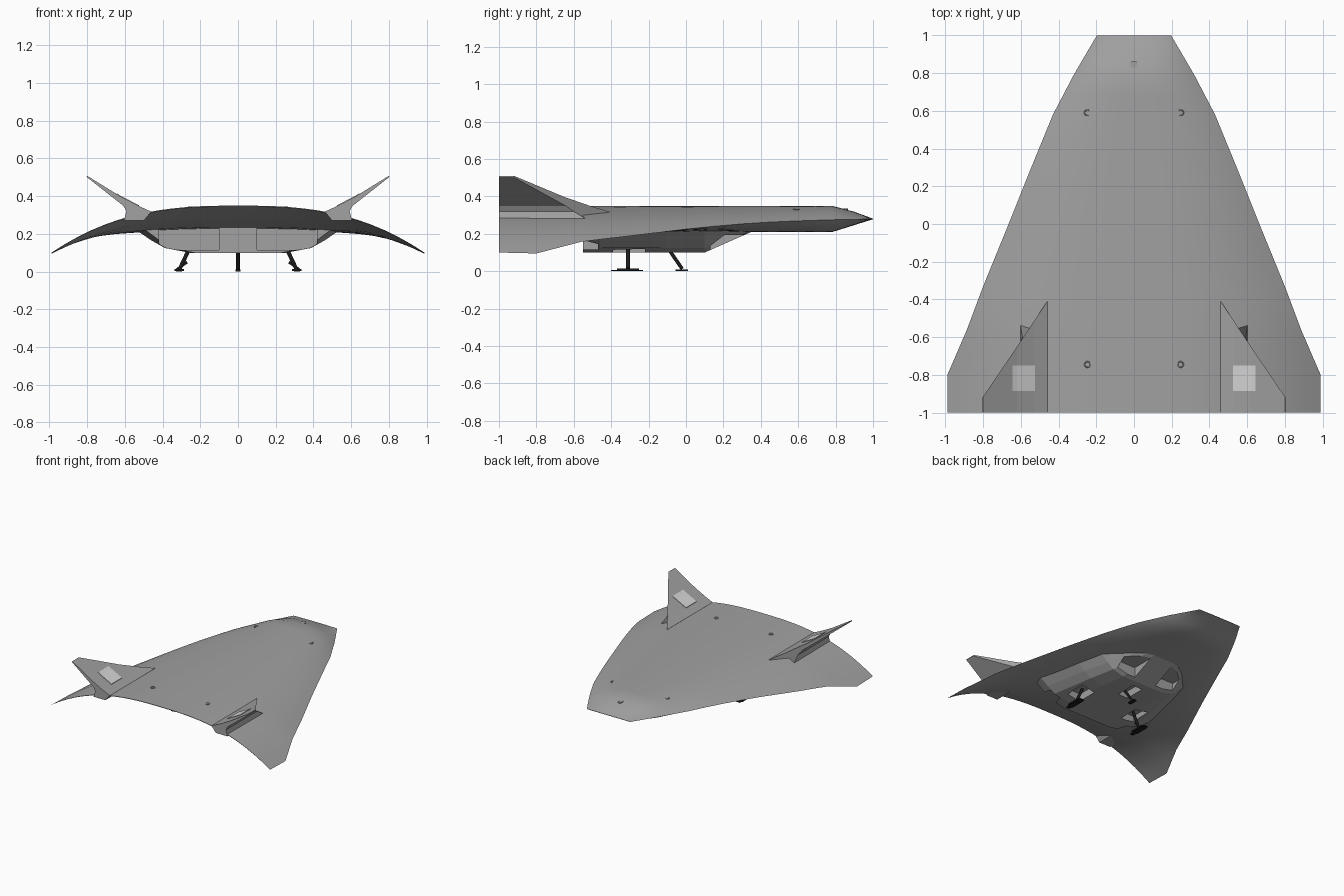
import bpy, bmesh, math
from mathutils import Vector

if "Cube" in bpy.data.objects:
    bpy.data.objects.remove(bpy.data.objects["Cube"])


def material(name, r, g, b):
    m = bpy.data.materials.new(name)
    m.diffuse_color = (r, g, b, 1)
    m.use_nodes = True
    m.node_tree.nodes["Principled BSDF"].inputs["Base Color"].default_value = m.diffuse_color
    return m


HULL = material("hull grey", .36, .36, .36)
PALE = material("pale panel", .68, .68, .68)
BLACK = material("gear black", .012, .012, .012)


def interp(table, y):
    for (y0, a), (y1, b) in zip(table, table[1:]):
        if y <= y1:
            return a + (b - a) * (y - y0) / (y1 - y0)
    return table[-1][1]


def make(name, rings, mat, smooth=None):
    """Loft closed rings of equal length into a capped solid."""
    bm = bmesh.new()
    vs = [[bm.verts.new(p) for p in ring] for ring in rings]
    n = len(vs[0])
    for a, b in zip(vs, vs[1:]):
        for i in range(n):
            j = (i + 1) % n
            bm.faces.new((a[i], a[j], b[j], b[i]))
    bm.faces.new(vs[0])
    bm.faces.new(vs[-1])
    bmesh.ops.recalc_face_normals(bm, faces=bm.faces)
    me = bpy.data.meshes.new(name)
    bm.to_mesh(me)
    bm.free()
    me.materials.append(mat)
    ob = bpy.data.objects.new(name, me)
    bpy.context.collection.objects.link(ob)
    if smooth:
        bpy.ops.object.select_all(action='DESELECT')
        bpy.context.view_layer.objects.active = ob
        ob.select_set(True)
        bpy.ops.object.shade_smooth_by_angle(angle=math.radians(smooth))
    return ob


def box(name, x0, x1, y0, y1, z0, z1, mat):
    return make(name, [[(x0, y0, z), (x1, y0, z), (x1, y1, z), (x0, y1, z)]
                       for z in (z0, z1)], mat)


def rod(name, a, b, r, mat, sides=10):
    a, b = Vector(a), Vector(b)
    q = (b - a).to_track_quat('Z', 'Y')
    ring = [q @ Vector((r * math.cos(t), r * math.sin(t), 0))
            for t in (2 * math.pi * i / sides for i in range(sides))]
    return make(name, [[p + c for p in ring] for c in (a, b)], mat, 40)


# Hull outline: half width, edge height, spine height, underside height along y
WIDTH = [(-1, .99), (-.8, .99), (-.57, .89), (-.33, .80), (0, .665), (.3, .545),
         (.58, .43), (.8, .315), (1, .197)]
EDGE = [(-1, .10), (-.8, .095), (-.55, .16), (-.33, .185), (0, .225), (.25, .25),
        (.5, .266), (.78, .275), (1, .279)]
SPINE = [(-1, .35), (.78, .35), (.9, .318), (1, .281)]
UNDER = [(-1, .347), (-.8, .285), (-.55, .235), (-.33, .22), (0, .21), (.78, .21),
         (1, .279)]
P = 2.7


def top_z(x, y):
    t = min(abs(x) / interp(WIDTH, y), 1)
    c = interp(SPINE, y)
    return c - (c - interp(EDGE, y)) * t ** P


# Hull: arched upper skin over a shallower underside, sharp rim
rings = []
N = 14
for y in (-1, -.9, -.8, -.68, -.56, -.44, -.33, -.16, 0, .15, .3, .44, .58, .68, .78, .84, .9, .95, 1):
    w, e, u = interp(WIDTH, y), interp(EDGE, y), interp(UNDER, y)
    ts = [-1 + 2 * i / (2 * N) for i in range(2 * N + 1)]
    up = [(t * w, y, top_z(t * w, y)) for t in ts]
    down = [(t * w, y, u - (u - e) * abs(t) ** P - .001) for t in reversed(ts[1:-1])]
    rings.append(up + down)
make("hull", rings, HULL, 25)

# Belly pod: flat bottom, rounded shoulders, ramped front
SECTION = [(.25, 0), (.38, .025), (.45, .065), (.53, .12)]
rings = []
for y, w in ((-.55, .49), (-.46, .54), (-.11, .46), (.1, .4), (.36, .19)):
    zb = .1 + .115 * max(0, (y - .1) / .26)
    k = (.25 - zb) / .15
    half = [(x * w / .53, y, zb + z * k) for x, z in SECTION] + [(w, y, .25)]
    rings.append(half + [(-x, yy, z) for x, yy, z in reversed(half)])
belly = make("belly_pod", rings, HULL)

# Exhaust recesses, intake notches and landing gear bays cut into the pod
cuts = [(-.045, .045, -.13, .04, 0, .16)]
for s in (-1, 1):
    for a, b, y0, y1, z0, z1 in ((.1, .42, -.7, -.47, .115, .235),
                                 (.1, .27, .13, .5, 0, .195),
                                 (.2, .32, -.39, -.22, 0, .16)):
        cuts.append((min(s * a, s * b), max(s * a, s * b), y0, y1, z0, z1))
for c in cuts:
    cutter = box("cutter", *c, HULL)
    cutter.hide_render = True
    mod = belly.modifiers.new("cut", 'BOOLEAN')
    mod.operation, mod.solver, mod.object = 'DIFFERENCE', 'EXACT', cutter
    bpy.context.view_layer.objects.active = belly
    bpy.ops.object.modifier_apply(modifier=mod.name)
    bpy.data.objects.remove(cutter)

for s, side in ((-1, "left"), (1, "right")):
    # Canted fin: (x, z, leading edge y), swept back to the tail
    fin = [(.46, .318, -.41), (.53, .350, -.515), (.62, .397, -.65), (.80, .508, -.915),
           (.803, .502, -.92), (.607, .348, -.64), (.592, .32, -.60), (.605, .27, -.52),
           (.5, .27, -.5)]
    make(side + "_fin", [[(s * x, -1, z) for x, z, _ in fin],
                         [(s * x, y, z) for x, z, y in fin]], HULL)

    # Pale square plate on the inner fin face
    span = [(.525, .348), (.62, .397), (.645, .4125)]
    outline = [(x, z + .004) for x, z in span] + [(x, z - .003) for x, z in reversed(span)]
    make(side + "_fin_panel", [[(s * x, y, z) for x, z in outline]
                               for y in (-.885, -.75)], PALE)

    # Main landing leg with a long skid
    rod(side + "_leg", (s * .245, -.31, .15), (s * .31, -.31, .012), .011, BLACK)
    rod(side + "_leg_brace", (s * .27, -.31, .05), (s * .325, -.31, .012), .007, BLACK)
    box(side + "_skid", s * .312 - .026, s * .312 + .026, -.37, -.25, .003, .014, BLACK)
    box(side + "_skid_sole", s * .312 - .016, s * .312 + .016, -.4, -.23, 0, .006, BLACK)

    # Round ports on the upper skin
    for y in (.59, -.745):
        x = s * .247
        bpy.ops.mesh.primitive_torus_add(location=(x, y, top_z(x, y)), major_radius=.015,
                                         minor_radius=.003, major_segments=20, minor_segments=6)
        port = bpy.context.object
        port.name = side + "_port"
        port.data.materials.append(HULL)

# Nose leg and foot
rod("nose_leg", (0, -.115, .15), (0, -.02, .012), .010, BLACK)
box("nose_skid", -.014, .014, -.055, .012, 0, .01, BLACK)

# Small raised hatch near the nose
z = top_z(0, .845)
rod("nose_hatch", (0, .845, z - .012), (0, .845, z + .004), .02, HULL, 16)
